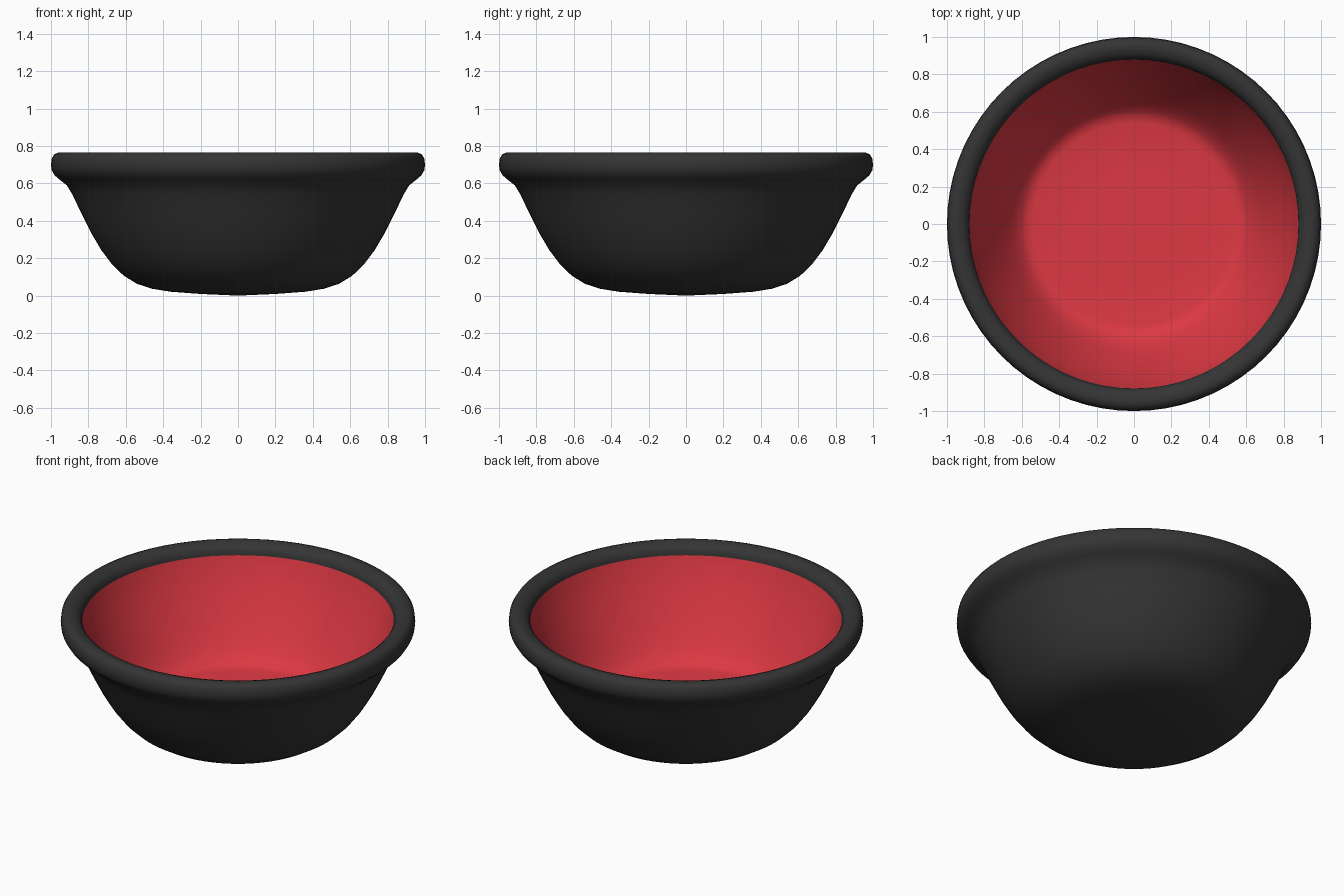
import bpy, bmesh, math

if "Cube" in bpy.data.objects:
    bpy.data.objects.remove(bpy.data.objects["Cube"])


def material(name, rgb):
    mat = bpy.data.materials.new(name)
    mat.diffuse_color = (*rgb, 1.0)
    mat.use_nodes = True
    mat.node_tree.nodes["Principled BSDF"].inputs["Base Color"].default_value = mat.diffuse_color
    return mat


def lathe(name, profile, mat, steps=72):
    """Spin an (r, z) profile around the z axis into a smooth surface."""
    bm = bmesh.new()
    verts = [bm.verts.new((r, 0, z)) for r, z in profile]
    edges = [bm.edges.new(pair) for pair in zip(verts, verts[1:])]
    bmesh.ops.spin(bm, geom=verts + edges, cent=(0, 0, 0), axis=(0, 0, 1),
                   angle=math.tau, steps=steps)
    bmesh.ops.remove_doubles(bm, verts=bm.verts, dist=1e-4)
    # profiles run anticlockwise in (r, z), so every face should point away from the wall
    bm.normal_update()
    centre = max(bm.faces, key=lambda f: -f.calc_center_median().z)
    want_up = name == "bowl_lining"
    if (centre.normal.z > 0) != want_up:
        bmesh.ops.reverse_faces(bm, faces=bm.faces)
    mesh = bpy.data.meshes.new(name)
    bm.to_mesh(mesh)
    bm.free()
    mesh.materials.append(mat)
    obj = bpy.data.objects.new(name, mesh)
    bpy.context.collection.objects.link(obj)
    bpy.context.view_layer.objects.active = obj
    bpy.ops.object.select_all(action='DESELECT')
    obj.select_set(True)
    bpy.ops.object.shade_smooth_by_angle(angle=math.radians(50))
    return obj


black = material("black_glaze", (0.035, 0.035, 0.035))
red = material("red_glaze", (0.72, 0.04, 0.055))

# Outer shell with rolled rim, from the underside centre to the inner lip
lathe("bowl_shell", [
    (0, 0), (0.2, 0.009), (0.36, 0.021), (0.46, 0.037), (0.54, 0.063),
    (0.61, 0.106), (0.67, 0.163), (0.73, 0.242), (0.785, 0.335),
    (0.84, 0.445), (0.885, 0.54), (0.915, 0.59), (0.95, 0.617),
    (0.98, 0.643), (0.996, 0.67), (1.0, 0.70), (0.996, 0.733),
    (0.983, 0.755), (0.96, 0.765), (0.935, 0.763), (0.912, 0.755),
    (0.893, 0.74), (0.882, 0.72), (0.879, 0.70),
], black)

# Red inside wall and flat floor
lathe("bowl_lining", [
    (0, 0.14), (0.3, 0.14), (0.54, 0.143), (0.575, 0.15), (0.605, 0.17),
    (0.645, 0.215), (0.69, 0.285), (0.74, 0.375), (0.79, 0.475),
    (0.835, 0.575), (0.865, 0.655), (0.879, 0.70),
], red)
